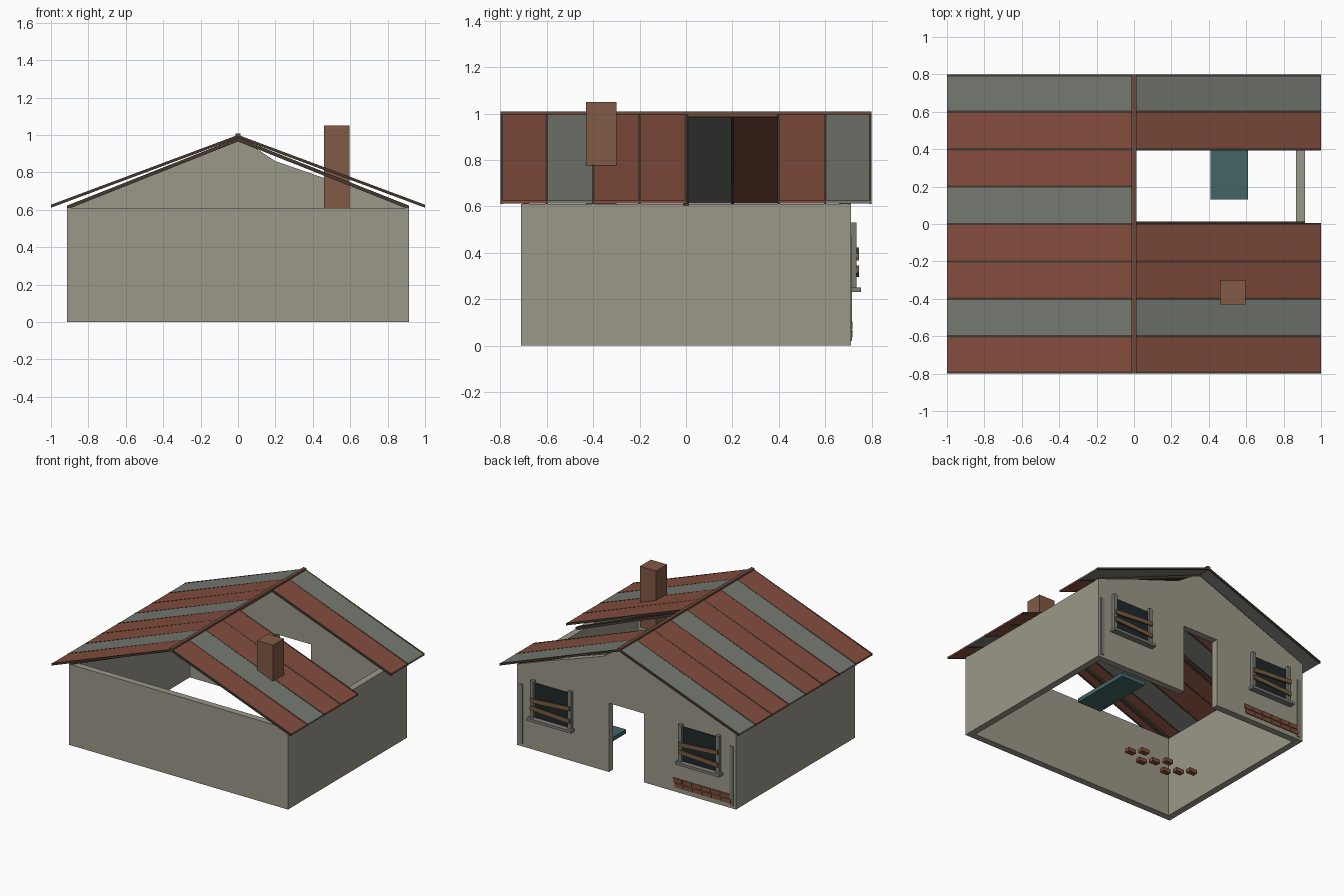
import bpy, bmesh, math
from mathutils import Vector

if "Cube" in bpy.data.objects:
    bpy.data.objects.remove(bpy.data.objects["Cube"])


def material(name, r, g, b):
    m = bpy.data.materials.new(name)
    m.diffuse_color = (r, g, b, 1)
    m.use_nodes = True
    m.node_tree.nodes["Principled BSDF"].inputs["Base Color"].default_value = m.diffuse_color
    return m


PLASTER = material("plaster", .33, .31, .25)
RUST = material("rusty_sheet", .23, .075, .047)
SHEET = material("grey_sheet", .18, .19, .165)
DARK = material("dark_wood", .06, .04, .028)
RIDGE = material("ridge_wood", .15, .07, .045)
BRICK = material("brick", .21, .075, .045)
CHIMNEY = material("chimney_brick", .22, .10, .06)
TEAL = material("teal_paint", .055, .13, .13)
BOARD = material("board_wood", .18, .11, .05)
GLASS = material("dark_glass", .014, .02, .022)
FRAME = material("frame_grey", .2, .2, .18)


def prism(name, profile, y0, y1, mat):
    """Extrude an x-z outline along y."""
    bm = bmesh.new()
    face = bm.faces.new([bm.verts.new((x, y0, z)) for x, z in profile])
    ext = bmesh.ops.extrude_face_region(bm, geom=[face])
    bmesh.ops.translate(bm, vec=(0, y1 - y0, 0),
                        verts=[v for v in ext["geom"] if isinstance(v, bmesh.types.BMVert)])
    bmesh.ops.recalc_face_normals(bm, faces=bm.faces[:])
    me = bpy.data.meshes.new(name)
    bm.to_mesh(me)
    bm.free()
    me.materials.append(mat)
    ob = bpy.data.objects.new(name, me)
    bpy.context.collection.objects.link(ob)
    return ob


def box(name, x0, x1, y0, y1, z0, z1, mat, tilt=0):
    """Box from its limits, optionally tilted in the x-z plane."""
    hx, hz = (x1 - x0) / 2, (z1 - z0) / 2
    ob = prism(name, [(-hx, -hz), (hx, -hz), (hx, hz), (-hx, hz)],
               -(y1 - y0) / 2, (y1 - y0) / 2, mat)
    ob.location = ((x0 + x1) / 2, (y0 + y1) / 2, (z0 + z1) / 2)
    ob.rotation_euler.y = tilt
    return ob


def slope(name, side, z_top, x_end, z_end, thick, y0, y1, mat):
    """Sloping slab from the ridge to the eave on one side."""
    prism(name, [(0, z_top), (side * x_end, z_end),
                 (side * x_end, z_end - thick), (0, z_top - thick)], y0, y1, mat)


W, D, H, T = .915, .71, .61, .05

# Walls
box("front_wall", -W, W, -D, -D + T, 0, H, PLASTER)
for s, n in ((-1, "left"), (1, "right")):
    x = s * (W - T / 2)
    box(n + "_wall", x - T / 2, x + T / 2, -D + T, D - T, 0, H, PLASTER)

# Back wall with doorway and broken gable
prism("back_wall", [(-W, 0), (-.147, 0), (-.147, .52), (.147, .52), (.147, 0), (W, 0),
                    (W, H), (.6, .725), (.46, .77), (.2, .86), (.07, .945), (0, .97), (-W, H)],
      D - T, D, PLASTER)

# Roof sheets, with two missing on the right slope
RED_ROWS = (1, 0, 1, 1, 0, 1, 1, 0)
for s, n in ((-1, "left"), (1, "right")):
    for i, red in enumerate(RED_ROWS):
        if s == 1 and i in (4, 5):
            continue
        y = -.8 + .2 * i
        slope(f"{n}_roof_sheet_{i}", s, 1.0, 1.0, .625, .012, y + .004, y + .196,
              RUST if red else SHEET)
    # Seam battens
    for i in range(9):
        if s == 1 and i == 5:
            continue
        y = max(-.794, min(.794, -.8 + .2 * i))
        slope(f"{n}_seam_{i}", s, 1.0, 1.0, .627, .016, y - .006, y + .006, DARK)
    # Rafters
    for i, y in enumerate((-.69, 0, .685)):
        slope(f"{n}_rafter_{i}", s, .985, .915, .622, .02, y - .014, y + .014, DARK)
box("ridge_beam", -.013, .013, -.8, .8, .985, 1.008, RIDGE)

# Chimney
box("chimney", .46, .595, -.43, -.3, .59, 1.05, CHIMNEY)

# Boarded windows and corner strips on the back wall
for s, n in ((-1, "left"), (1, "right")):
    c = s * .62
    box(n + "_window_glass", c - .15, c + .15, D - .002, D + .006, .25, .51, GLASS)
    for k in (-1, 1):
        p = c + k * .157
        box(f"{n}_window_post_{k}", p - .014, p + .014, D, D + .025, .25, .53, FRAME)
    box(n + "_window_sill", c - .185, c + .185, D, D + .045, .23, .25, FRAME)
    for k, z in enumerate((.32, .395)):
        box(f"{n}_window_board_{k}", c - .165, c + .165, D + .025, D + .036,
            z - .016, z + .016, BOARD, math.radians(4 if k else -3))
    box(n + "_corner_strip", s * .88 - .014, s * .88 + .014, D, D + .006, .02, .47, FRAME)

# Exposed bricks at the foot of the back wall
for row in range(2):
    for i in range(6):
        x = -.84 + i * .08 + row * .01
        box(f"wall_brick_{row}_{i}", x - .036, x + .036, D - .005, D + .007,
            .035 + row * .037, .067 + row * .037, BRICK)

# Fallen door
box("fallen_door", .41, .61, .13, .6, 0, .03, TEAL)

# Loose bricks on the ground
for i in range(8):
    x, y = -.113 - .0714 * i, (-.172, -.115, -.226)[i % 3]
    box(f"loose_brick_{i}", x - .032, x + .032, y - .02, y + .02, 0, .028, BRICK)
